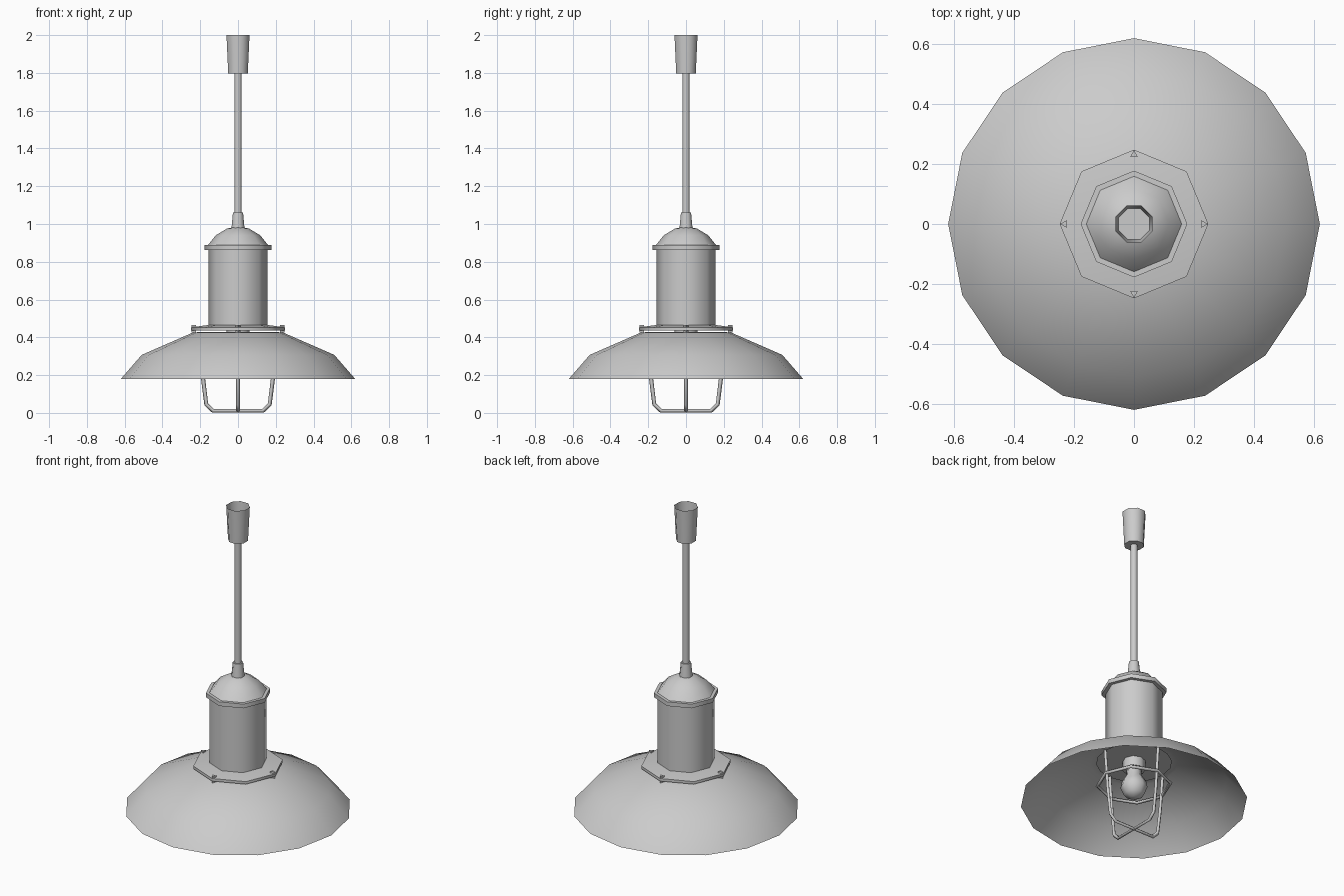
import bpy
from math import sin, cos, pi, radians

if "Cube" in bpy.data.objects:
    bpy.data.objects.remove(bpy.data.objects["Cube"])


def finish(name, verts, faces, angle=46):
    mesh = bpy.data.meshes.new(name)
    mesh.from_pydata(verts, [], faces)
    obj = bpy.data.objects.new(name, mesh)
    bpy.context.collection.objects.link(obj)
    bpy.ops.object.select_all(action='DESELECT')
    obj.select_set(True)
    bpy.context.view_layer.objects.active = obj
    bpy.ops.object.shade_smooth_by_angle(angle=radians(angle))
    return obj


def lathe(name, profile, sides=8, turn=0.0, cap_start=True, cap_end=True, at=(0, 0)):
    """Revolve (radius, z) points, listed bottom to top, into a low-poly solid."""
    verts, faces = [], []
    for r, z in profile:
        for i in range(sides):
            a = turn + 2 * pi * i / sides
            verts.append((at[0] + r * cos(a), at[1] + r * sin(a), z))
    for k in range(len(profile) - 1):
        for i in range(sides):
            j = (i + 1) % sides
            b, t = k * sides, (k + 1) * sides
            faces.append((b + i, b + j, t + j, t + i))
    if cap_start:
        faces.append(tuple(reversed(range(sides))))
    if cap_end:
        last = (len(profile) - 1) * sides
        faces.append(tuple(range(last, last + sides)))
    return finish(name, verts, faces)


def wire(name, points, radius, cyclic=False):
    curve = bpy.data.curves.new(name, 'CURVE')
    curve.dimensions = '3D'
    curve.bevel_depth = radius
    curve.bevel_resolution = 0
    curve.use_fill_caps = True
    spline = curve.splines.new('POLY')
    spline.points.add(len(points) - 1)
    for p, co in zip(spline.points, points):
        p.co = (*co, 1)
    spline.use_cyclic_u = cyclic
    obj = bpy.data.objects.new(name, curve)
    bpy.context.collection.objects.link(obj)
    return obj


half = pi / 8

# Ceiling cup (open on top), rod and cable neck
lathe("ceiling_cup", [(0.056, 1.797), (0.066, 2.0)], turn=half, cap_end=False)
lathe("hanging_rod", [(0.02, 1.04), (0.02, 1.8)], turn=half)
lathe("rod_neck", [(0.038, 0.97), (0.029, 1.06)], turn=half)

# Dome, collar, body and mounting flange
lathe("dome", [(0.16, 0.887), (0.118, 0.94), (0.06, 0.975), (0.03, 0.982)])
lathe("collar", [(0.178, 0.863), (0.178, 0.888)])
lathe("body", [(0.157, 0.45), (0.157, 0.87)])
lathe("flange", [(0.248, 0.437), (0.248, 0.453), (0.16, 0.465)])

# Four three-sided screws through the flange
for i in range(4):
    a = i * pi / 2
    lathe(f"screw_{i}", [(0.015, 0.425), (0.015, 0.464)], sides=3, turn=a,
          at=(0.231 * cos(a), 0.231 * sin(a)))

# Open sixteen-sided shade
lathe("shade", [(0.62, 0.18), (0.51, 0.307), (0.24, 0.425), (0.205, 0.428)],
      sides=16, cap_start=False, cap_end=False)

# Lamp socket and bulb
lathe("socket", [(0.062, 0.38), (0.062, 0.44)])
lathe("bulb", [(0.02, 0.205), (0.055, 0.225), (0.074, 0.27), (0.068, 0.305),
               (0.043, 0.345), (0.04, 0.385)])

# Wire cage: two crossing U-shaped bars and a hoop
side = [(0.205, 0.428), (0.186, 0.19), (0.168, 0.045), (0.132, 0.011)]
path = side + [(-x, z) for x, z in reversed(side)]
wire("cage_bar_x", [(x, 0, z) for x, z in path], 0.011)
wire("cage_bar_y", [(0, x, z) for x, z in path], 0.011)
wire("cage_hoop", [(0.2 * cos(i * pi / 4), 0.2 * sin(i * pi / 4), 0.29)
                   for i in range(8)], 0.011, cyclic=True)
